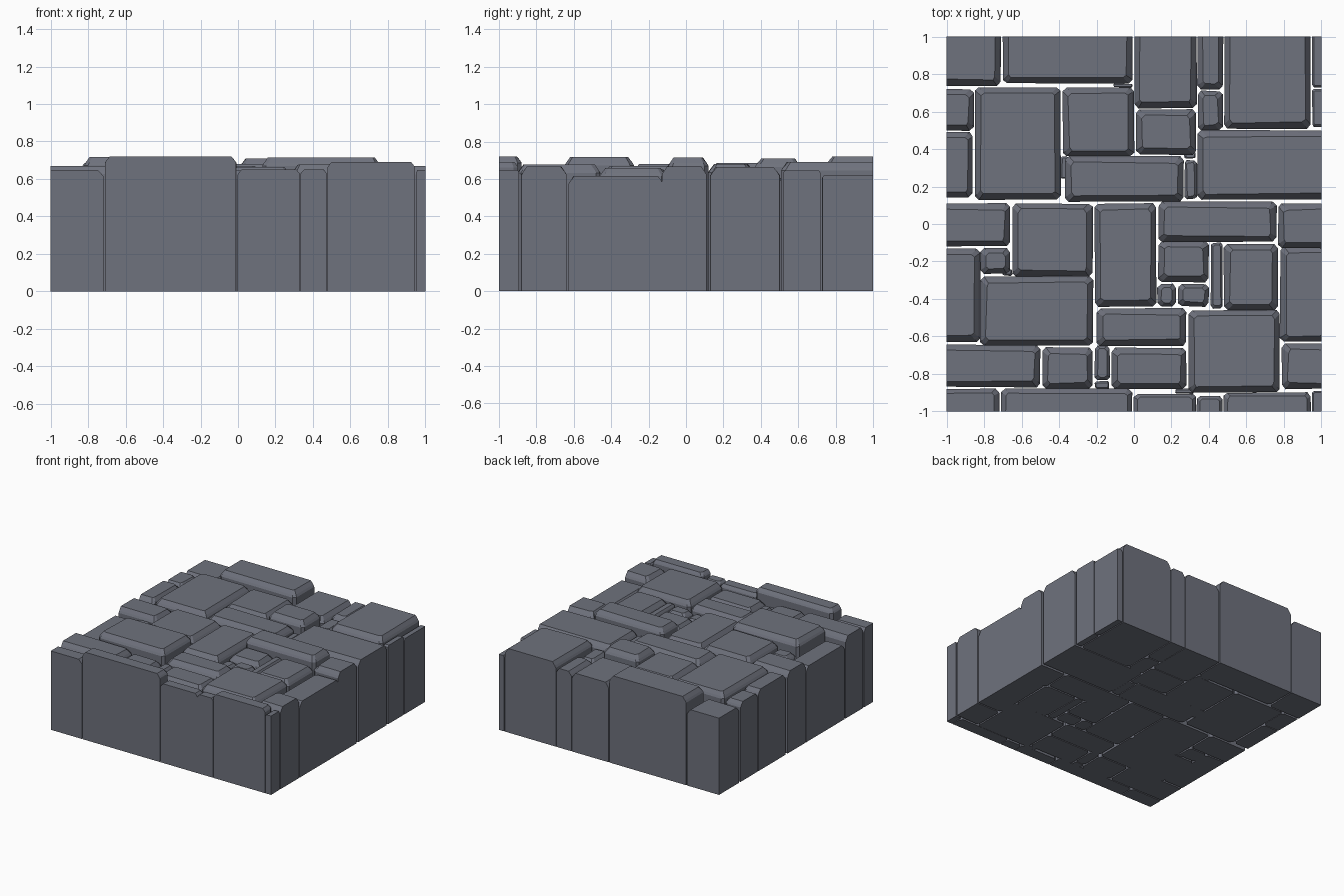
import bpy, bmesh, random
from mathutils import Vector

random.seed(4)
cube = bpy.data.objects.get("Cube")
if cube:
    bpy.data.objects.remove(cube)

# Single stone colour
slate = bpy.data.materials.new("slate_grey")
slate.use_nodes = True
slate.diffuse_color = (0.158, 0.168, 0.205, 1)
slate.node_tree.nodes["Principled BSDF"].inputs["Base Color"].default_value = slate.diffuse_color

EDGE = 1.0      # half width of the square slab
OVERHANG = 0.1  # border stones run past the edge, then get sliced flush


def outline(left, right, front, back, corner):
    """Rectangle with clipped corners, counter-clockwise."""
    return [Vector(p) for p in (
        (left + corner, front), (right - corner, front),
        (right, front + corner), (right, back - corner),
        (right - corner, back), (left + corner, back),
        (left, back - corner), (left, front + corner))]


def wobble(points, amount):
    return [p + Vector((random.uniform(-amount, amount), random.uniform(-amount, amount)))
            for p in points]


def slice_flush(bm, normal):
    """Cut away everything outside one side of the slab and cap the cut."""
    geometry = bm.verts[:] + bm.edges[:] + bm.faces[:]
    cut = bmesh.ops.bisect_plane(bm, geom=geometry, plane_co=normal * EDGE,
                                 plane_no=normal, clear_outer=True)
    rim = [e for e in cut["geom_cut"] if isinstance(e, bmesh.types.BMEdge)]
    if rim:
        bmesh.ops.holes_fill(bm, edges=rim, sides=0)


def stone(name, left, right, front, back, height):
    size = min(right - left, back - front)
    low, high = -EDGE, EDGE
    # Border sides overhang so that their bevel is cut away
    left -= OVERHANG if left <= low else 0
    front -= OVERHANG if front <= low else 0
    right += OVERHANG if right >= high else 0
    back += OVERHANG if back >= high else 0
    bevel = min(0.032, size * 0.2)
    corner = min(0.02, size * 0.2)
    base = wobble(outline(left, right, front, back, corner), 0.003)
    crown = wobble(outline(left + bevel, right - bevel, front + bevel, back - bevel,
                           corner * 0.7), bevel * 0.15)
    # Foot, shoulder, slightly leaning bevel and flat crown
    lip = [b.lerp(c, 0.3) for b, c in zip(base, crown)]
    levels = ((base, 0), (base, height - bevel * 1.4),
              (lip, height - bevel * 0.9), (crown, height))
    bm = bmesh.new()
    rings = [[bm.verts.new((p.x, p.y, z)) for p in points] for points, z in levels]
    bm.faces.new(rings[0][::-1])
    bm.faces.new(rings[-1])
    for lower, upper in zip(rings, rings[1:]):
        for i in range(len(lower)):
            j = (i + 1) % len(lower)
            bm.faces.new((lower[i], lower[j], upper[j], upper[i]))
    for normal in ((1, 0, 0), (-1, 0, 0), (0, 1, 0), (0, -1, 0)):
        slice_flush(bm, Vector(normal))
    bmesh.ops.recalc_face_normals(bm, faces=bm.faces[:])
    mesh = bpy.data.meshes.new(name)
    bm.to_mesh(mesh)
    bm.free()
    mesh.materials.append(slate)
    bpy.context.collection.objects.link(bpy.data.objects.new(name, mesh))


def lay_course(name, stones):
    for number, dimensions in enumerate(stones, 1):
        stone(f"{name}_stone_{number}", *dimensions)


# Each stone: left, right, front, back, height
lay_course("back_course", (
    (-1, -.71, .74, 1, .63),
    (-.7, -.01, .75, 1, .72),
    (0, .335, .62, 1, .65),
    (.34, .475, .72, 1, .65),
    (.48, .945, .51, 1, .69),
    (.95, 1, .73, 1, .62),
))
lay_course("upper_course", (
    (-1, -.855, .5, .72, .65),
    (-.85, -.39, .13, .73, .685),
    (-.38, 0, .36, .73, .68),
    (.01, .33, .37, .61, .71),
    (.34, .475, .5, .71, .63),
    (.95, 1, .52, .72, .645),
))
lay_course("lower_upper_course", (
    (-1, -.86, .14, .49, .665),
    (-.37, .265, .12, .36, .68),
    (.27, .335, .135, .34, .63),
    (.34, 1, .13, .5, .665),
))
lay_course("middle_course", (
    (-1, -.66, -.12, .11, .668),
    (-.65, -.22, -.28, .11, .68),
    (-.21, .12, -.44, .11, .67),
    (.13, .76, -.095, .12, .715),
    (.77, 1, -.13, .11, .668),
))
lay_course("lower_course", (
    (-1, -.82, -.63, -.13, .617),
    (-.82, -.22, -.65, -.28, .717),
    (.13, .4, -.31, -.09, .65),
    (.41, .475, -.45, -.1, .64),
    (.48, .77, -.46, -.11, .66),
    (.78, 1, -.63, -.12, .617),
    (-.2, .28, -.65, -.45, .665),
    (.29, .78, -.9, -.46, .678),
))
lay_course("near_course", (
    (-1, -.5, -.87, -.645, .67),
    (-.49, -.22, -.88, -.66, .65),
    (-.12, .28, -.88, -.66, .645),
    (.79, 1, -.88, -.64, .668),
))
lay_course("front_course", (
    (-1, -.72, -1, -.88, .647),
    (-.71, -.01, -1, -.88, .72),
    (0, .33, -1, -.905, .65),
    (.335, .475, -1, -.92, .65),
    (.48, .945, -1, -.9, .69),
    (.95, 1, -1, -.89, .647),
))
# Small stones wedged into the joints
lay_course("filler", (
    (.27, .33, .35, .385, .6),
    (-.39, -.355, .24, .36, .6),
    (-.11, -.01, .73, .75, .6),
    (-.82, -.66, -.265, -.13, .64),
    (-.7, -.65, -.275, -.24, .6),
    (.125, .225, -.44, -.32, .62),
    (.235, .4, -.44, -.32, .64),
    (-.21, -.13, -.835, -.65, .63),
    (-.21, -.13, -.88, -.84, .6),
    (.22, .32, -.905, -.88, .6),
))
